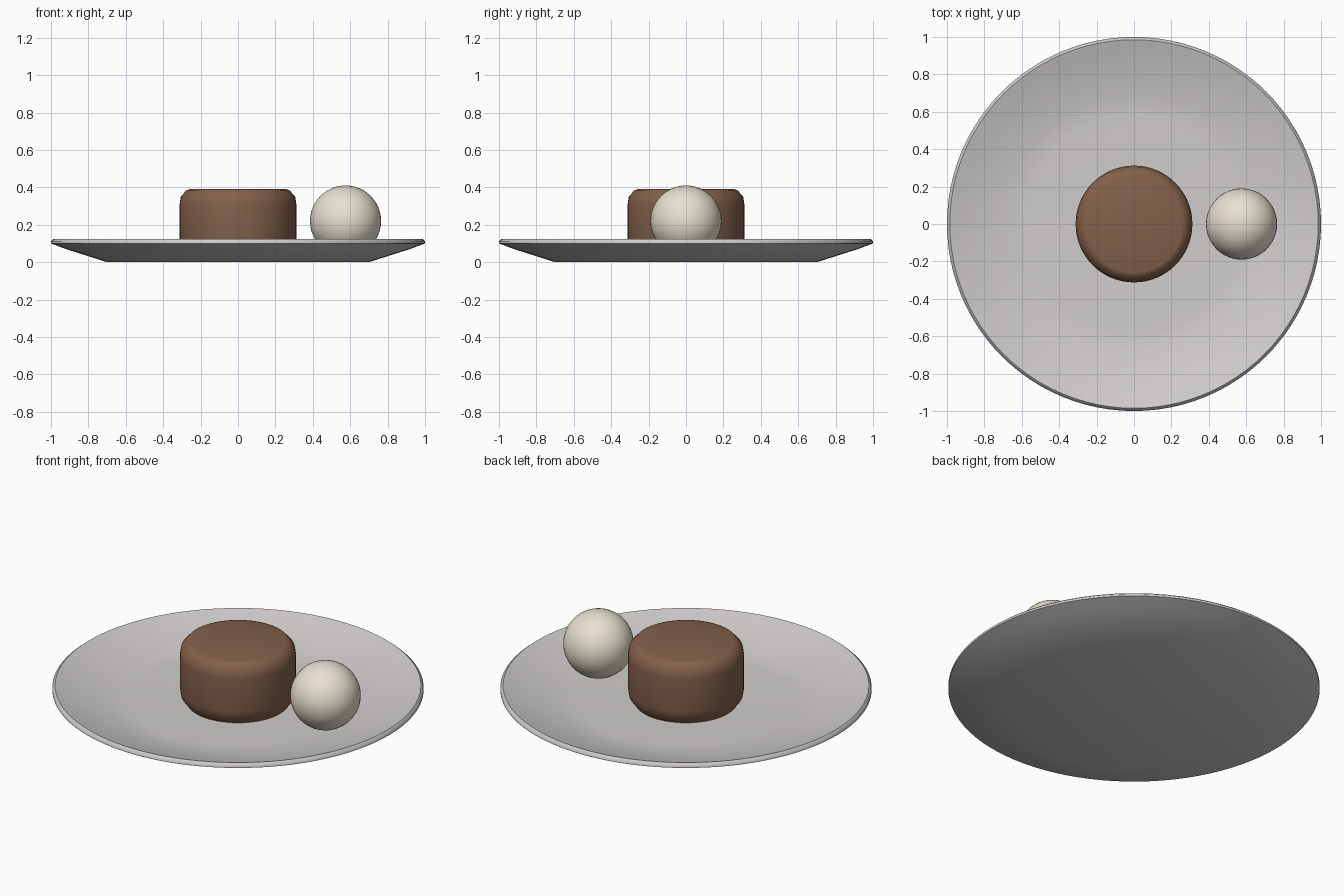
import bpy
import math

cube = bpy.data.objects.get("Cube")
if cube:
    bpy.data.objects.remove(cube, do_unlink=True)


def material(name, rgb):
    mat = bpy.data.materials.new(name)
    mat.use_nodes = True
    color = (*rgb, 1.0)
    mat.diffuse_color = color
    mat.node_tree.nodes["Principled BSDF"].inputs["Base Color"].default_value = color
    return mat


def lathe(name, profile, mat, sides=96):
    """Turn a closed (radius, height) profile around z; its ends lie on the axis."""
    verts = [(0, 0, profile[0][1]), (0, 0, profile[-1][1])]
    rings = profile[1:-1]
    for r, z in rings:
        for i in range(sides):
            a = math.tau * i / sides
            verts.append((r * math.cos(a), r * math.sin(a), z))
    faces = []
    last = 2 + (len(rings) - 1) * sides
    for i in range(sides):
        j = (i + 1) % sides
        faces.append((0, 2 + j, 2 + i))
        faces.append((1, last + i, last + j))
        for k in range(len(rings) - 1):
            a = 2 + k * sides
            b = a + sides
            faces.append((a + i, a + j, b + j, b + i))
    mesh = bpy.data.meshes.new(name)
    mesh.from_pydata(verts, [], faces)
    mesh.materials.append(mat)
    obj = bpy.data.objects.new(name, mesh)
    bpy.context.collection.objects.link(obj)
    smooth(obj, 50)
    return obj


def smooth(obj, degrees):
    bpy.ops.object.select_all(action="DESELECT")
    obj.select_set(True)
    bpy.context.view_layer.objects.active = obj
    bpy.ops.object.shade_smooth_by_angle(angle=math.radians(degrees))


porcelain = material("Porcelain grey", (0.63, 0.61, 0.60))
chocolate = material("Chocolate brown", (0.23, 0.12, 0.07))
cream = material("Cream", (0.87, 0.82, 0.69))

# Shallow plate: underside, rim, then the dished inside
lathe("plate", [(0, 0), (0.70, 0), (0.92, 0.07), (1.0, 0.10), (1.0, 0.112),
                (0.985, 0.125), (0.92, 0.105), (0.69, 0.035), (0.58, 0.03),
                (0, 0.03)], porcelain)

# Round cake with softened top and bottom edges
lathe("cake", [(0, 0.03), (0.275, 0.03), (0.305, 0.07), (0.312, 0.11),
               (0.312, 0.31), (0.306, 0.35), (0.275, 0.385), (0.26, 0.39),
               (0, 0.39)], chocolate)

# Scoop beside the cake
bpy.ops.mesh.primitive_uv_sphere_add(segments=48, ring_count=24, radius=0.19,
                                     location=(0.575, 0, 0.22))
scoop = bpy.context.object
scoop.name = "ice_cream_scoop"
scoop.data.materials.append(cream)
smooth(scoop, 60)
